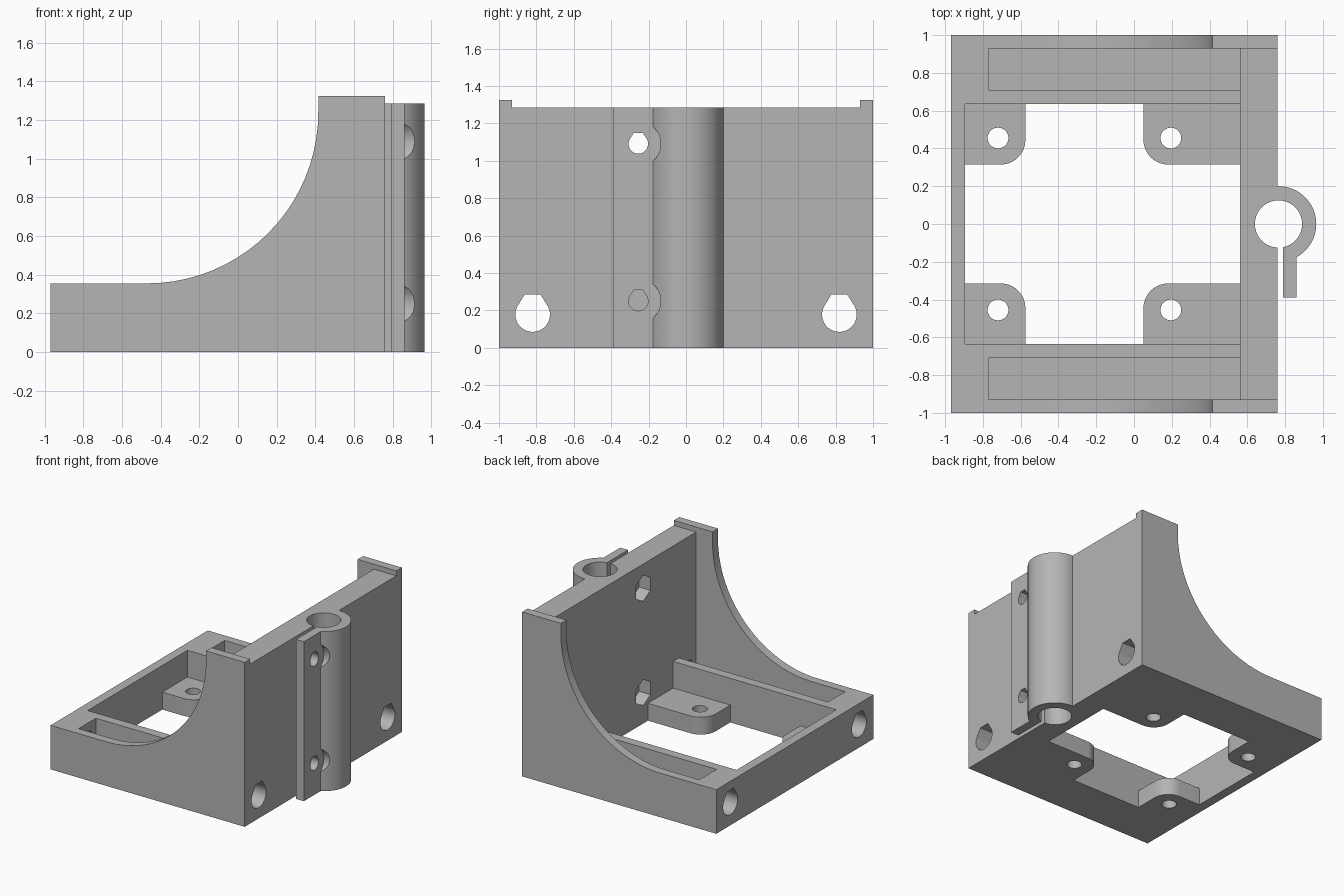
import bpy
import bmesh
from math import cos, sin, pi, radians

cube = bpy.data.objects.get("Cube")
if cube:
    bpy.data.objects.remove(cube, do_unlink=True)

grey = bpy.data.materials.new("light grey plastic")
grey.use_nodes = True
colour = (0.46, 0.46, 0.46, 1)
grey.diffuse_color = colour
grey.node_tree.nodes["Principled BSDF"].inputs["Base Color"].default_value = colour

# Where a 2D outline point (u, v) and a depth w land for each extrusion axis
PLACE = {"X": lambda u, v, w: (w, u, v),
         "Y": lambda u, v, w: (u, w, v),
         "Z": lambda u, v, w: (u, v, w)}


def prism(name, outline, axis, start, end):
    bm = bmesh.new()
    rings = [[bm.verts.new(PLACE[axis](u, v, w)) for u, v in outline] for w in (start, end)]
    for ring in rings:
        bm.faces.new(ring)
    n = len(outline)
    for i in range(n):
        j = (i + 1) % n
        bm.faces.new((rings[0][i], rings[0][j], rings[1][j], rings[1][i]))
    bmesh.ops.recalc_face_normals(bm, faces=bm.faces)
    mesh = bpy.data.meshes.new(name)
    bm.to_mesh(mesh)
    bm.free()
    mesh.materials.append(grey)
    obj = bpy.data.objects.new(name, mesh)
    bpy.context.scene.collection.objects.link(obj)
    return obj


def arc(cx, cy, r, a0=0, a1=360, steps=64):
    return [(cx + r * cos(radians(a0 + (a1 - a0) * i / steps)),
             cy + r * sin(radians(a0 + (a1 - a0) * i / steps))) for i in range(steps + 1)]


def circle(cx, cy, r, steps=64):
    return arc(cx, cy, r, steps=steps)[:-1]


def flat_top_hole(cx, cy, r):
    # Round hole with steep shoulders and a flat roof
    return arc(cx, cy, r, 150, 390, 40) + [(cx + .46 * r, cy + 1.15 * r), (cx - .46 * r, cy + 1.15 * r)]


def rect(u0, u1, v0, v1):
    return [(u0, v0), (u1, v0), (u1, v1), (u0, v1)]


def combine(target, tool, operation):
    mod = target.modifiers.new("combine", "BOOLEAN")
    mod.operation = operation
    mod.solver = "EXACT"
    mod.object = tool
    bpy.context.view_layer.objects.active = target
    bpy.ops.object.modifier_apply(modifier=mod.name)
    bpy.data.objects.remove(tool, do_unlink=True)


def add(*args):
    combine(bracket, prism(*args), "UNION")


def cut(*args):
    combine(bracket, prism(*args), "DIFFERENCE")


BACK, PLATE_IN, PLATE_OUT = -0.97, 0.56, 0.76
RIM, PLATE_TOP, WALL_TOP = 0.355, 1.285, 1.325

# Body block with the swept side outline
side = [(BACK, 0), (PLATE_OUT, 0), (PLATE_OUT, WALL_TOP), (0.415, WALL_TOP)]
side += arc(-0.47, 1.24, 0.885, 0, -90, 20) + [(BACK, RIM)]
bracket = prism("motor_bracket", side, "Y", -1, 1)

# Hollow between the side walls, and the lowered top of the upright plate
cut("hollow", rect(-2, PLATE_IN, RIM, 2), "Y", -0.93, 0.93)
cut("plate_top", rect(0.5, 1, PLATE_TOP, 2), "Y", -0.93, 0.93)

# Central opening and the two long pockets
cut("opening", rect(-0.895, PLATE_IN, -0.635, 0.635), "Z", -0.2, 0.6)
for s in (-1, 1):
    cut("pocket", rect(-0.77, PLATE_IN, min(s * .71, s * .93), max(s * .71, s * .93)), "Z", 0.07, 0.6)

# Screw tabs in the four corners of the opening
for s in (-1, 1):
    for wall, tip, hole in ((-0.93, -0.575, -0.72), (0.6, 0.05, 0.195)):
        d = 1 if tip > wall else -1
        r = 0.13
        corner = [(tip - d * r + d * u, s * (0.315 + r + v)) for u, v in arc(0, 0, r, -90, 0, 12)]
        outline = [(wall, s * 0.66), (wall, s * 0.315)] + corner + [(tip, s * 0.66)]
        add("tab", outline, "Z", 0, 0.14)
        cut("tab_hole", circle(hole, s * 0.455, 0.055, 32), "Z", -0.1, 0.3)

# Long rod holes through the whole length
for s in (-1, 1):
    cut("rod_hole", flat_top_hole(s * 0.82, 0.178, 0.0925), "X", -1.2, 1.2)

# Split clamp tube with its lug
add("clamp_tube", circle(0.765, 0, 0.2), "Z", 0, PLATE_TOP)
add("clamp_lug", rect(0.79, 0.86, -0.39, -0.05), "Z", 0, PLATE_TOP)
cut("clamp_bore", circle(0.765, 0, 0.125), "Z", -0.1, 1.5)
cut("clamp_slit", rect(PLATE_OUT, 0.79, -0.5, 0), "Z", -0.1, 1.5)

# Clamp screws: head clearance, shaft hole and hexagonal nut trap
for z in (0.25, 1.09):
    y = -0.255
    cut("head_clearance", circle(y, z, 0.12), "X", 0.86, 1.2)
    cut("screw_hole", flat_top_hole(y, z, 0.052), "X", 0.5, 1.2)
    cut("nut_trap", arc(y, z, 0.105, 30, 330, 5), "X", 0.5, 0.66)

bpy.ops.object.select_all(action="DESELECT")
bracket.select_set(True)
bpy.context.view_layer.objects.active = bracket
bpy.ops.object.shade_smooth_by_angle(angle=radians(25))
